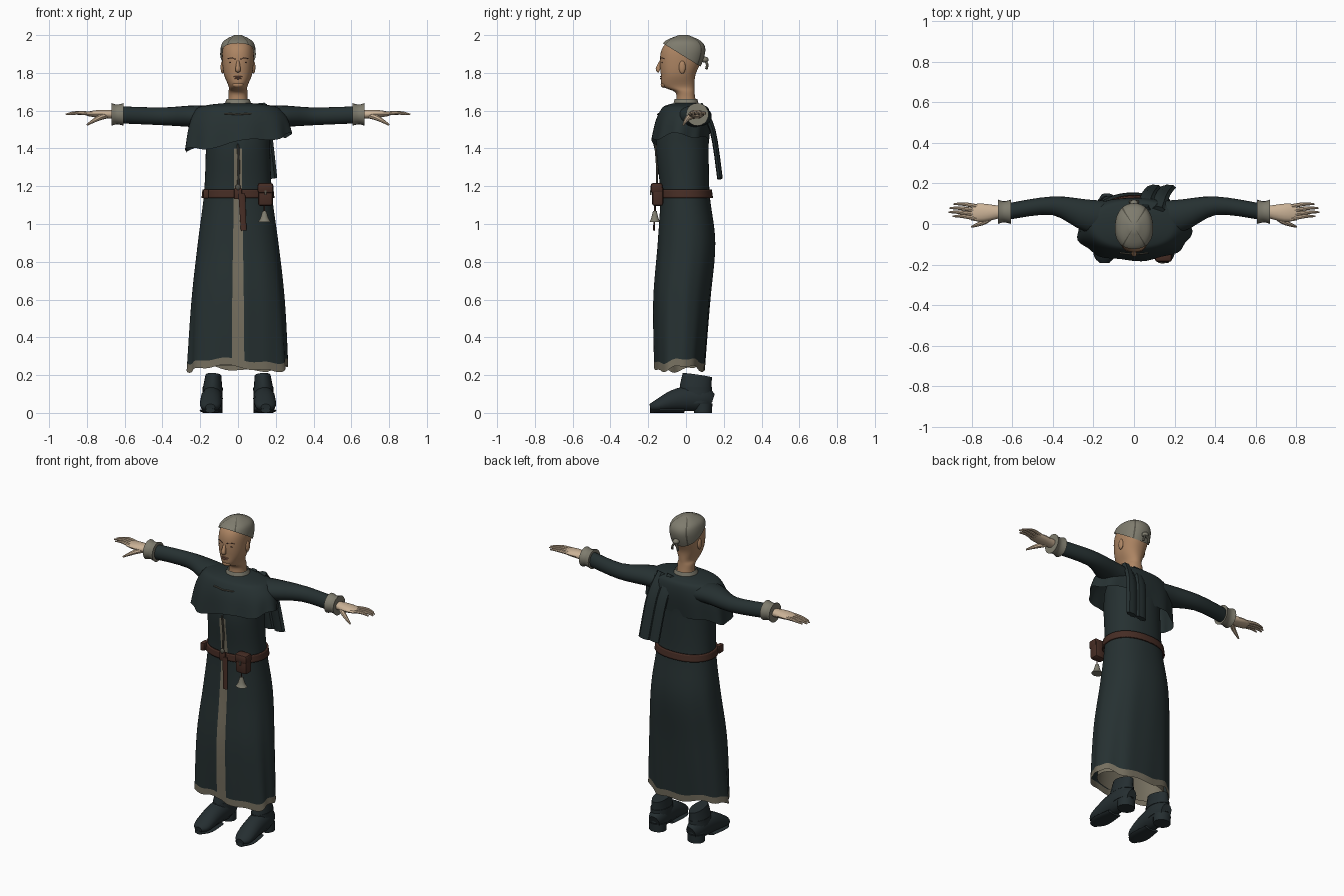
import bpy, bmesh
from math import sin, cos, pi, copysign
from mathutils import Vector, Matrix

if "Cube" in bpy.data.objects:
    bpy.data.objects.remove(bpy.data.objects["Cube"])


def material(name, *rgb):
    mat = bpy.data.materials.new(name)
    mat.use_nodes = True
    mat.diffuse_color = (*rgb, 1)
    mat.node_tree.nodes["Principled BSDF"].inputs["Base Color"].default_value = (*rgb, 1)
    return mat


robe = material("dark robe cloth", .019, .03, .031)
trim = material("beige underdress", .18, .16, .115)
linen = material("grey linen", .21, .2, .155)
face_skin = material("face skin", .42, .235, .125)
hand_skin = material("hand skin", .6, .45, .31)
leather = material("brown leather", .062, .026, .018)
boot_leather = material("boot leather", .018, .027, .03)
brow_brown = material("brow brown", .07, .035, .025)
lip_red = material("lip red", .25, .11, .07)
seam_grey = material("seam grey", .09, .085, .065)
parts = []


def finish(name, bm, *materials):
    bmesh.ops.recalc_face_normals(bm, faces=bm.faces)
    mesh = bpy.data.meshes.new(name)
    bm.to_mesh(mesh)
    bm.free()
    for mat in materials:
        mesh.materials.append(mat)
    part = bpy.data.objects.new(name, mesh)
    bpy.context.collection.objects.link(part)
    parts.append(part)
    return part


def resample(rows, steps):
    """Smooth spline through rows of numbers."""
    result = []
    last = len(rows) - 1
    for index in range(last):
        before, start, end, after = (rows[max(0, min(last, index + k))] for k in (-1, 0, 1, 2))
        for step in range(steps):
            u = step / steps
            result.append([q + u / 2 * (r - p + u * (2*p - 5*q + 4*r - w + u * (3*(q - r) + w - p)))
                           for p, q, r, w in zip(before, start, end, after)])
    return result + [list(rows[-1])]


def skin(name, rings, materials, rule=None, caps=True):
    """Bridge a list of point rings with quads."""
    bm = bmesh.new()
    loops = [[bm.verts.new(point) for point in ring] for ring in rings]
    count = len(loops[0])
    for level, (low, high) in enumerate(zip(loops, loops[1:])):
        for column in range(count):
            following = (column + 1) % count
            face = bm.faces.new((low[column], low[following], high[following], high[column]))
            if rule:
                face.material_index = rule(column, level)
    if caps:
        bm.faces.new(loops[0])
        bm.faces.new(loops[-1])
    return finish(name, bm, *materials)


def shell(name, rows, *materials, segments=64, steps=4, power=.9, warp=None, rule=None, caps=False):
    """Upright body from rows of height, half width, front y, back y."""
    rings = []
    for height, half_width, front, back in resample(rows, steps):
        ring = []
        for column in range(segments):
            turn = 2 * pi * column / segments
            swell, lift = warp(turn, height) if warp else (1, 0)
            across, along = (copysign(abs(v) ** power, v) for v in (sin(turn), cos(turn)))
            ring.append((swell * half_width * across,
                         (front + back) / 2 - swell * (back - front) / 2 * along, height + lift))
        rings.append(ring)
    return skin(name, rings, materials, rule, caps)


def tube(name, mat, *rows, side=1, segments=14, pleat=0):
    """Tube through rows of x, y, z, width radius, height radius; side mirrors it."""
    rows = resample(rows, 4)
    centres = [Vector((side * row[0], row[1], row[2])) for row in rows]
    rings = []
    for k, row in enumerate(rows):
        along = (centres[min(k + 1, len(rows) - 1)] - centres[max(k - 1, 0)]).normalized()
        guide = Vector((0, 1, 0)) if abs(along.z) > .7 else Vector((0, 0, 1))
        across = along.cross(guide).normalized()
        over = across.cross(along)
        ring = []
        for column in range(segments):
            turn = 2 * pi * column / segments
            swell = 1 + pleat * (-1) ** column
            ring.append(centres[k] + swell * (across * row[3] * cos(turn) + over * row[4] * sin(turn)))
        rings.append(ring)
    return skin(name, rings, [mat])


def cord(name, mat, radius, *points, side=1):
    return tube(name, mat, *[(*point, radius, radius) for point in points], side=side, segments=8)


def blob(name, mat, location, scale):
    bm = bmesh.new()
    bmesh.ops.create_uvsphere(bm, u_segments=16, v_segments=10, radius=1,
                              matrix=Matrix.LocRotScale(Vector(location), None, Vector(scale)))
    return finish(name, bm, mat)


def box(name, mat, location, size):
    """Rounded box; the rounding follows its thinnest side."""
    bm = bmesh.new()
    bmesh.ops.create_cube(bm, size=1, matrix=Matrix.LocRotScale(Vector(location), None, Vector(size)))
    bmesh.ops.bevel(bm, geom=bm.edges[:], offset=min(size) / 4, segments=2, affect='EDGES', profile=.5)
    return finish(name, bm, mat)


def fade(height, top, bottom):
    return max(0, min(1, (top - height) / (top - bottom)))


# Gown: folds deepen toward the hem, front opening shows the underdress
def gown_warp(turn, height):
    fold = .025 * fade(height, 1.05, 0) * (sin(7 * turn + 3 * height) + .7 * sin(12 * turn + 1))
    slit = .06 if turn == 0 else 0
    ragged = .015 * sin(3 * turn + 2.5) - .008 * sin(8 * turn)
    return 1 + fold - slit, fade(height, .45, .24) * ragged


def gown_colour(column, level):
    opening = column in (0, 63) and level < 24
    return int(level == 0 or opening)


shell("gown", [(.235, .265, -.165, .1), (.6, .245, -.172, .13), (.9, .213, -.15, .155), (1.16, .18, -.137, .125),
               (1.4, .17, -.158, .12), (1.52, .17, -.14, .12), (1.62, .13, -.08, .08)],
      robe, trim, steps=6, warp=gown_warp, rule=gown_colour)
shell("underskirt", [(.25, .23, -.14, .08), (.7, .2, -.13, .1)], trim)


# Shoulder cape with ragged lower edge
def cape_warp(turn, height):
    drape = fade(height, 1.6, 1.43)
    return 1 + .03 * drape * sin(9 * turn + .5), drape * (.042 * sin(turn) + .012 * sin(5 * turn + 1))


shell("shoulder_cape", [(1.43, .28, -.18, .12), (1.54, .26, -.16, .13), (1.61, .22, -.13, .12),
                        (1.63, .16, -.1, .09), (1.64, .07, -.06, .06)], robe, warp=cape_warp)
shell("collar", [(1.625, .075, -.07, .07), (1.662, .06, -.06, .06)], linen)
for side in (-1, 1):
    cord("cape_clasp", seam_grey, .004, (0, -.15, 1.58), (.07, -.142, 1.585), side=side)

# Scarf tails hanging down the back
for x in (.07, .14):
    tube("scarf_tail", robe, (x - .02, .07, 1.63, .03, .02), (x, .14, 1.5, .035, .015),
         (x + .03, .18, 1.24, .035, .014), pleat=.08)

# Head and neck
head_rows = [(1.6, .06, -.06, .06), (1.66, .05, -.05, .05), (1.7, .05, -.06, .045), (1.73, .05, -.125, .045),
             (1.79, .074, -.133, .05), (1.86, .083, -.138, .08), (1.92, .082, -.13, .09),
             (1.96, .065, -.1, .065), (1.99, .01, -.03, 0)]
shell("head", head_rows, face_skin, caps=True)
tube("nose", face_skin, (0, -.13, 1.87, .006, .006), (0, -.147, 1.82, .014, .014), (0, -.14, 1.81, .012, .008))
blob("chin", face_skin, (0, -.116, 1.737), (.03, .018, .016))
for height, width in ((1.78, .023), (1.77, .019)):
    blob("lip", lip_red, (0, -.131, height), (width, .008, .004))
for side in (-1, 1):
    blob("eye", brow_brown, (side * .034, -.123, 1.855), (.013, .007, .004))
    cord("eyebrow", brow_brown, .002, (.014, -.137, 1.873), (.036, -.132, 1.88), (.056, -.116, 1.874), side=side)
    blob("ear", face_skin, (side * .082, -.02, 1.83), (.01, .018, .034))


# Linen cap: grown from the head, trimmed along a slope from forehead to nape
def cap_colour(column, level):
    return int(column % 32 in (6, 25))


cap = shell("cap", [(height + .01, width + .01, front - .008, back + .012)
                    for height, width, front, back in head_rows if height > 1.75],
            linen, seam_grey, rule=cap_colour, caps=True)
bm = bmesh.new()
bm.from_mesh(cap.data)
bmesh.ops.bisect_plane(bm, geom=bm.verts[:] + bm.edges[:] + bm.faces[:], plane_co=(0, -.1, 1.943),
                       plane_no=(0, .62, 1), clear_inner=True)
bm.to_mesh(cap.data)
bm.free()
blob("cap_knot", linen, (0, .1, 1.87), (.02, .02, .016))
for side in (-1, 1):
    cord("cap_tie", linen, .007, (0, .1, 1.866), (.015, .112, 1.845), (.02, .108, 1.82), side=side)

# Arms, cuffs and hands
for side, label in ((1, "left_"), (-1, "right_")):
    tube(label + "sleeve", robe, (.1, .03, 1.56, .08, .055), (.22, .04, 1.57, .08, .058),
         (.4, .09, 1.57, .046, .047), (.63, .06, 1.578, .04, .045), side=side, segments=20)
    tube(label + "cuff", linen, (.605, .06, 1.58, .06, .06), (.64, .06, 1.58, .052, .052),
         (.67, .06, 1.58, .06, .06), side=side, segments=20)
    tube(label + "palm", hand_skin, (.65, .06, 1.58, .028, .024), (.74, .056, 1.583, .044, .021),
         (.8, .058, 1.583, .04, .011), side=side)
    for finger in range(4):
        root, spread, tip = .026 + .02 * finger, .038 + .02 * finger, .92 - .02 * abs(finger - 1.4)
        tube(label + "finger", hand_skin, (.77, root, 1.584, .011, .011),
             (tip - .05, spread, 1.588, .009, .009), (tip, spread, 1.58, .004, .004), side=side, segments=8)
    tube(label + "thumb", hand_skin, (.7, .04, 1.575, .016, .018), (.74, .01, 1.56, .014, .014),
         (.8, -.014, 1.525, .005, .005), side=side, segments=8)

# Belt with hanging strap, pouch, cord and bell
belt = shell("belt", [(1.138, .193, -.152, .143), (1.182, .188, -.15, .137)], leather)
belt.modifiers.new("thickness", 'SOLIDIFY').thickness = .01
box("belt_buckle", leather, (0, -.155, 1.16), (.04, .012, .055))
tube("belt_strap", leather, (.02, -.16, 1.16, .018, .005), (.03, -.17, .965, .015, .005))
box("pouch", leather, (.145, -.15, 1.15), (.078, .06, .11))
box("pouch_flap", leather, (.145, -.155, 1.19), (.084, .064, .055))
box("pouch_clasp", seam_grey, (.145, -.187, 1.165), (.012, .008, .025))
box("side_loop", leather, (-.17, -.095, 1.16), (.03, .05, .05))
cord("bell_cord", leather, .004, (.14, -.165, 1.12), (.14, -.165, 1.06))
tube("bell", linen, (.14, -.165, 1.07, .01, .01), (.14, -.165, 1.03, .022, .02), (.14, -.165, 1.01, .036, .03))
cord("front_cord", seam_grey, .006, (0, -.162, 1.42), (.004, -.153, 1.3), (0, -.155, 1.19))
blob("cord_knot", seam_grey, (0, -.158, 1.195), (.014, .01, .016))

# Boots
for side, label in ((1, "left_"), (-1, "right_")):
    tube(label + "boot_foot", boot_leather, (.147, -.19, .03, .025, .018), (.146, -.15, .038, .054, .034),
         (.141, -.04, .07, .058, .062), (.135, .08, .075, .054, .068), (.13, .135, .06, .034, .045), side=side)
    tube(label + "boot_shaft", boot_leather, (.136, .055, .05, .055, .085), (.135, .05, .12, .052, .085),
         (.13, .06, .2, .042, .078), side=side, segments=20)
    tube(label + "boot_strap", boot_leather, (.134, .052, .118, .054, .086), (.134, .052, .138, .053, .086),
         side=side, segments=20)
    tube(label + "boot_sole", boot_leather, (.147, -.19, .012, .025, .012), (.144, -.13, .012, .06, .012),
         (.14, -.01, .012, .048, .012), side=side)
    tube(label + "boot_heel", boot_leather, (.135, .09, 0, .052, .047), (.135, .09, .05, .052, .05),
         side=side, segments=20)

# Smooth shading with sharp edges kept
bpy.ops.object.select_all(action='DESELECT')
for part in parts:
    part.select_set(True)
bpy.context.view_layer.objects.active = parts[0]
bpy.ops.object.shade_smooth_by_angle(angle=.7)
